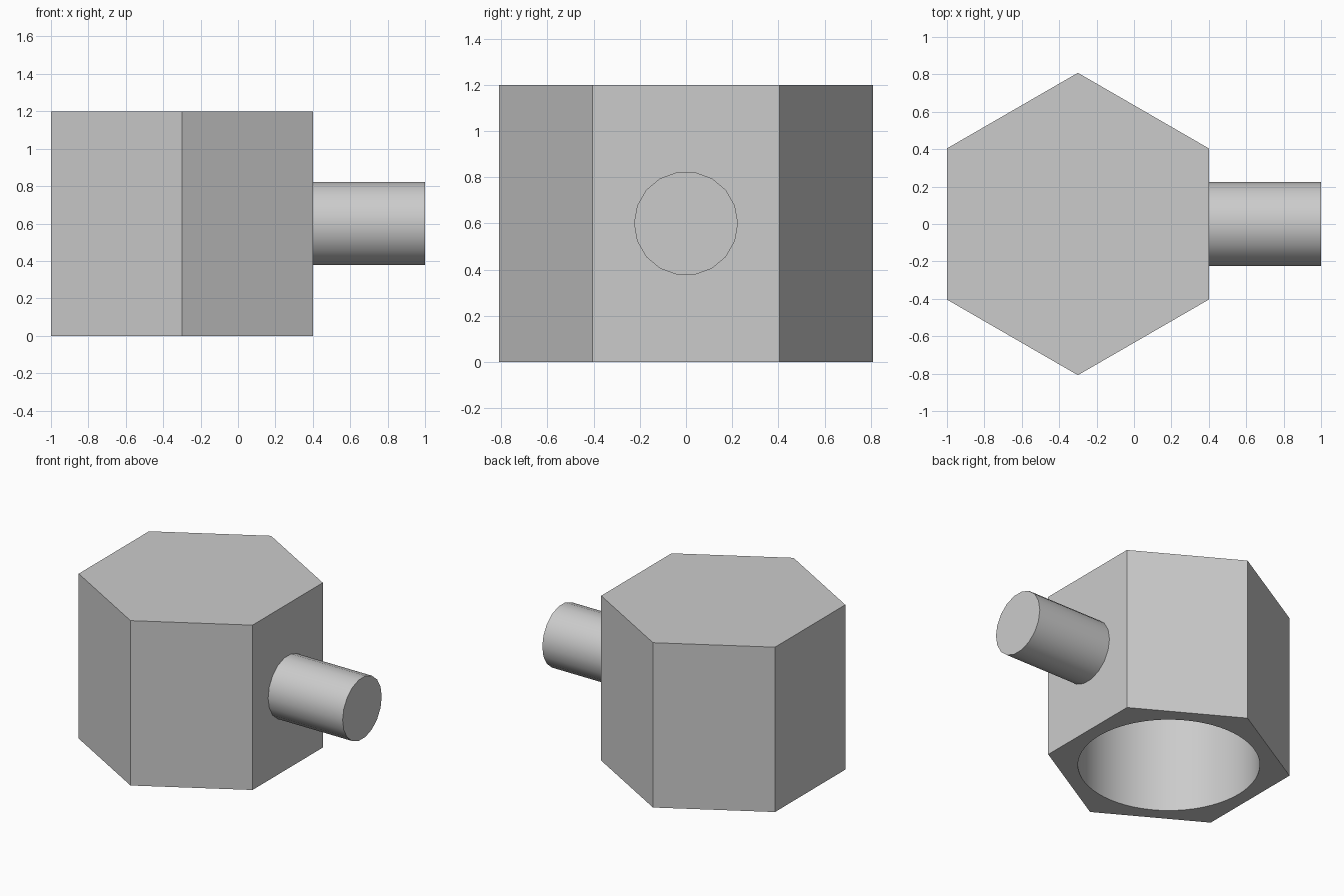
import bpy
import math

if "Cube" in bpy.data.objects:
    bpy.data.objects.remove(bpy.data.objects["Cube"], do_unlink=True)

GREY = (0.6, 0.6, 0.6, 1)
grey = bpy.data.materials.new("plain grey")
grey.use_nodes = True
grey.diffuse_color = GREY
grey.node_tree.nodes["Principled BSDF"].inputs["Base Color"].default_value = GREY

HEIGHT = 1.2
CENTRE_X = -0.3
FLAT = 0.7            # centre to flat side of the hexagon
BORE_DEPTH = 1.0


def prism(name, sides, radius, length, location, rotation=(0, 0, 0)):
    bpy.ops.mesh.primitive_cylinder_add(vertices=sides, radius=radius, depth=length,
                                        location=location, rotation=rotation)
    obj = bpy.context.object
    obj.name = name
    obj.data.materials.append(grey)
    return obj


def smooth(obj):
    bpy.ops.object.select_all(action="DESELECT")
    obj.select_set(True)
    bpy.context.view_layer.objects.active = obj
    bpy.ops.object.shade_smooth_by_angle(angle=math.radians(30))


# Hexagonal head with a blind bore opening downwards
head = prism("hexagonal_head", 6, FLAT / math.cos(math.pi / 6), HEIGHT,
             (CENTRE_X, 0, HEIGHT / 2))
cutter = prism("bore_cutter", 64, 0.6, 2 * BORE_DEPTH, (CENTRE_X, 0, 0))

bore = head.modifiers.new("bore", "BOOLEAN")
bore.operation = "DIFFERENCE"
bore.solver = "EXACT"
bore.object = cutter
bpy.ops.object.select_all(action="DESELECT")
head.select_set(True)
bpy.context.view_layer.objects.active = head
bpy.ops.object.modifier_apply(modifier=bore.name)
bpy.data.objects.remove(cutter, do_unlink=True)
smooth(head)

# Round side rod, seated slightly into the wall
start, end = 0.38, 1.0
rod = prism("side_rod", 18, 0.225, end - start, ((start + end) / 2, 0, HEIGHT / 2),
            (0, math.pi / 2, 0))
smooth(rod)
